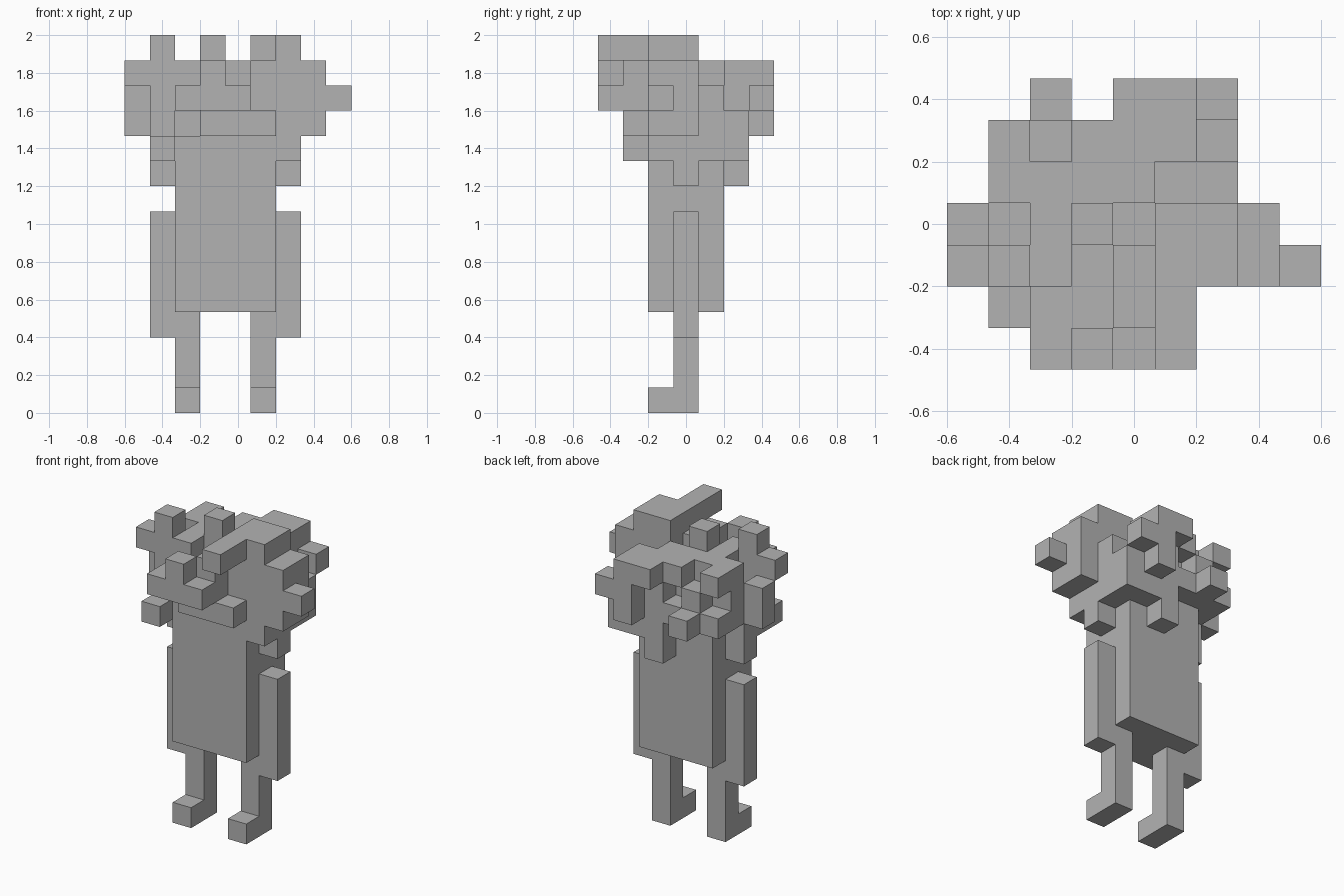
import bpy
import bmesh
from mathutils import Vector

if "Cube" in bpy.data.objects:
    bpy.data.objects.remove(bpy.data.objects["Cube"], do_unlink=True)

UNIT = 2 / 15
ORIGIN = Vector((-4.5, -3.5, 0))

grey = bpy.data.materials.new("plain_grey")
grey.use_nodes = True
colour = (0.45, 0.45, 0.45, 1)
grey.diffuse_color = colour
grey.node_tree.nodes["Principled BSDF"].inputs["Base Color"].default_value = colour

taken = set()


def span(s):
    """Turn 'a' or 'a-b' into an inclusive range of cells."""
    ends = [int(n) for n in s.split("-")]
    return range(ends[0], ends[-1] + 1)


def blocks(name, *boxes):
    """Outer skin of a group of cell boxes, each given as 'x y z' spans."""
    cells = set()
    for box in boxes:
        xs, ys, zs = (span(s) for s in box.split())
        cells |= {(x, y, z) for x in xs for y in ys for z in zs}
    cells -= taken
    taken.update(cells)
    bm = bmesh.new()
    corners = {}

    def corner(p):
        key = tuple(round(c) for c in p)
        if key not in corners:
            corners[key] = bm.verts.new((Vector(key) + ORIGIN) * UNIT)
        return corners[key]

    for cell in sorted(cells):
        for axis in range(3):
            for side in (0, 1):
                step = [0, 0, 0]
                step[axis] = 2 * side - 1
                if tuple(c + d for c, d in zip(cell, step)) in cells:
                    continue
                u, v = (axis + 1) % 3, (axis + 2) % 3
                ring = []
                for a, b in ((0, 0), (1, 0), (1, 1), (0, 1)):
                    p = list(cell)
                    p[axis] += side
                    p[u] += a
                    p[v] += b
                    ring.append(corner(p))
                bm.faces.new(ring if side else ring[::-1])
    # merge the cell grid into large flat faces
    bmesh.ops.dissolve_limit(bm, angle_limit=0.01, verts=bm.verts, edges=bm.edges)
    mesh = bpy.data.meshes.new(name)
    bm.to_mesh(mesh)
    bm.free()
    mesh.materials.append(grey)
    obj = bpy.data.objects.new(name, mesh)
    bpy.context.collection.objects.link(obj)


# Body and limbs
blocks("torso", "2-5 2-4 4-10")
for side, arm, leg in (("right", "1", "2"), ("left", "6", "5")):
    blocks(side + "_arm", arm + " 3 3-7")
    blocks(side + "_leg", leg + " 3 0-3", leg + " 2 0")

# Head core, with uneven top
blocks("head",
       "3 2-3 11-12", "4 3 11-12", "4 2 11-13", "2 3 11-13",
       "2-4 4 11-13", "5 4 11-12", "3 3 13-14")

# Big branching tuft on the left, with a bar reaching forward
blocks("left_tuft",
       "5 2-3 11-14", "6 2-3 10-14", "5 0-1 14", "7 2-3 11-13",
       "8 2 12", "6 3 9", "6 4 10-12")

# Cross-shaped tuft on the right
blocks("right_tuft",
       "1 2 10-14", "0 2 13", "2 2 13", "1 1 10",
       "1 3 9-11", "0 3 11-12", "1 4 11-13")

# Fringe at the front
blocks("fringe",
       "2-4 0 12", "3 0 13", "2-4 1 12", "4 1 13", "3-5 1 11")

# Back hair with its hanging and branching cells
blocks("back_hair",
       "5 5 10-13", "6 5 10-11", "4 5 9-13", "4-5 6 13", "5 6 11-12",
       "6 6 12", "3 5 13", "1 5 13")
blocks("back_sprig", "1-3 5 11", "2 6 11", "2 5 12")
